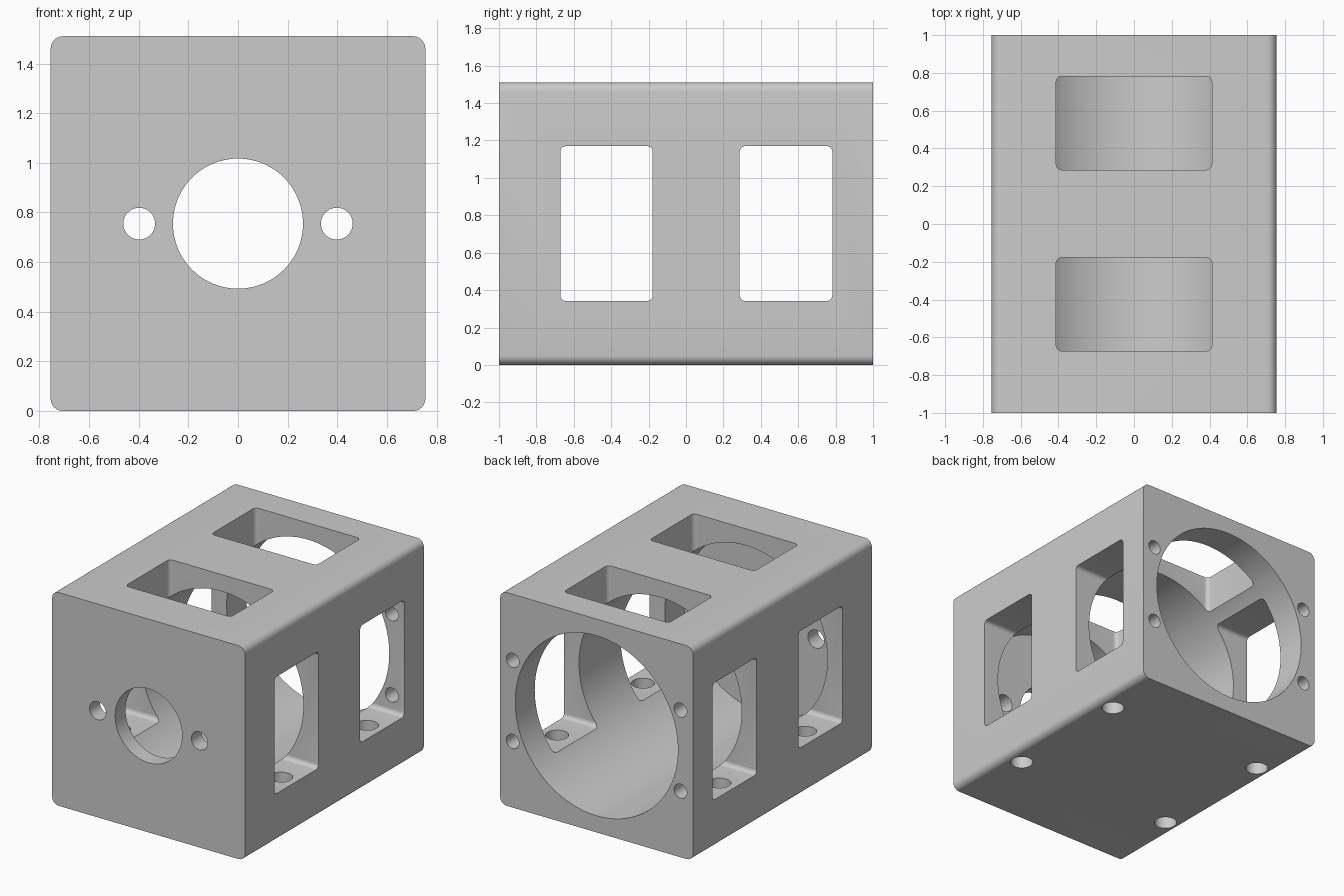
import bpy, bmesh, math
from mathutils import Matrix, Vector

if "Cube" in bpy.data.objects:
    bpy.data.objects.remove(bpy.data.objects["Cube"])

W, L = 1.51, 2.0          # square section and length
C = W / 2                 # bore axis height

gray = bpy.data.materials.new("plain gray")
gray.diffuse_color = (0.6, 0.6, 0.6, 1)
gray.use_nodes = True
gray.node_tree.nodes["Principled BSDF"].inputs["Base Color"].default_value = gray.diffuse_color


def finish(bm, name):
    bmesh.ops.recalc_face_normals(bm, faces=bm.faces)
    me = bpy.data.meshes.new(name)
    bm.to_mesh(me)
    bm.free()
    me.materials.append(gray)
    ob = bpy.data.objects.new(name, me)
    bpy.context.collection.objects.link(ob)
    return ob


def rounded_box(name, lo, hi, axis, radius):
    """Box whose edges parallel to one axis are rounded."""
    lo, hi = Vector(lo), Vector(hi)
    bm = bmesh.new()
    bmesh.ops.create_cube(bm, size=1)
    for v in bm.verts:
        v.co = Vector([(lo[i] + hi[i]) / 2 + v.co[i] * (hi[i] - lo[i]) for i in range(3)])
    edges = [e for e in bm.edges
             if abs((e.verts[0].co - e.verts[1].co).normalized()[axis]) > 0.9]
    bmesh.ops.bevel(bm, geom=edges, offset=radius, offset_type='OFFSET',
                    segments=6, profile=0.5, affect='EDGES')
    return finish(bm, name)


def cylinder(name, centre, radius, length, axis, sides=48):
    rot = Matrix.Rotation(math.pi / 2, 4, 'X') if axis == 1 else Matrix()
    bm = bmesh.new()
    bmesh.ops.create_cone(bm, cap_ends=True, segments=sides, radius1=radius, radius2=radius,
                          depth=length, matrix=Matrix.Translation(centre) @ rot)
    return finish(bm, name)


def cut(body, cutter):
    mod = body.modifiers.new("cut", 'BOOLEAN')
    mod.operation = 'DIFFERENCE'
    mod.solver = 'EXACT'
    mod.object = cutter
    bpy.context.view_layer.objects.active = body
    bpy.ops.object.modifier_apply(modifier=mod.name)
    bpy.data.objects.remove(cutter, do_unlink=True)


# Block with rounded long edges
body = rounded_box("housing", (-C, -1, 0), (C, 1, W), 1, 0.05)

# Main bore, open at the back, with a thin front wall
front_wall = -0.885
cut(body, cylinder("bore", (0, (front_wall + 1.1) / 2, C), 0.637, 1.1 - front_wall, 1, 128))

# Side windows run straight through; top windows stop inside the bore
for y0, y1 in ((-0.672, -0.178), (0.287, 0.782)):
    cut(body, rounded_box("side_window", (-1, y0, 0.342), (1, y1, 1.17), 0, 0.03))
    cut(body, rounded_box("top_window", (-0.412, y0, C), (0.412, y1, 1.8), 2, 0.03))

# Front shaft hole and its two screw holes
cut(body, cylinder("shaft_hole", (0, -0.95, C), 0.262, 0.4, 1, 96))
for s in (-1, 1):
    cut(body, cylinder("front_screw_hole", (s * 0.398, -0.95, C), 0.064, 0.4, 1))
    # Back screw holes reach into the rear windows
    for t in (-1, 1):
        cut(body, cylinder("back_screw_hole", (s * 0.657, 0.9, C + t * 0.287), 0.05, 0.4, 1))
    # Mounting holes through the window floors
    for y in (-0.425, 0.535):
        cut(body, cylinder("mounting_hole", (s * 0.635, y, 0.2), 0.075, 0.6, 2))

# Smooth curved walls, keep crisp edges
bpy.ops.object.select_all(action='DESELECT')
body.select_set(True)
bpy.context.view_layer.objects.active = body
bpy.ops.object.shade_smooth_by_angle(angle=math.radians(30))
